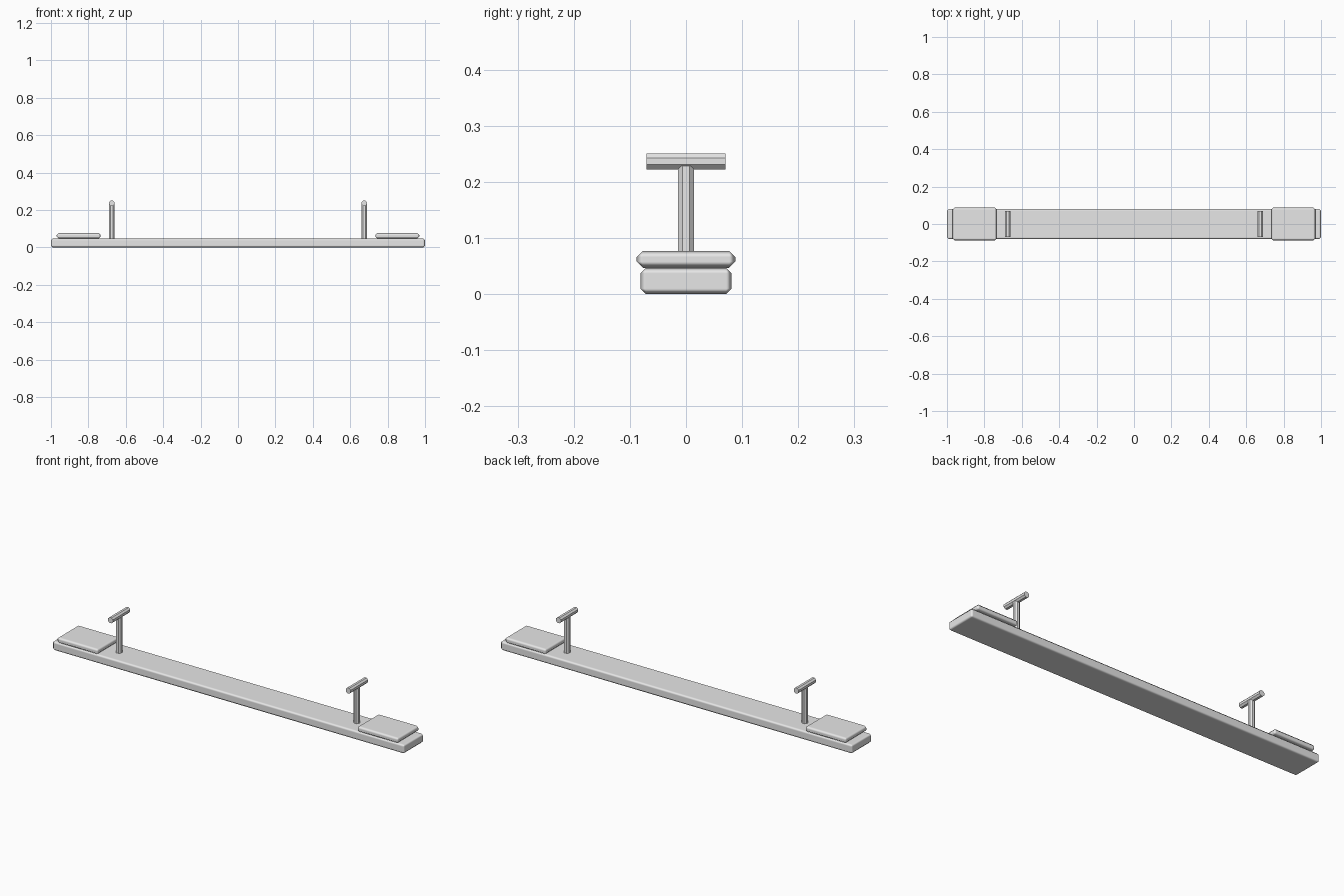
import bpy
import math

cube = bpy.data.objects.get("Cube")
if cube:
    bpy.data.objects.remove(cube, do_unlink=True)

GREY = (0.8, 0.8, 0.8, 1.0)
grey = bpy.data.materials.new("light_grey")
grey.use_nodes = True
grey.diffuse_color = GREY
grey.node_tree.nodes["Principled BSDF"].inputs["Base Color"].default_value = GREY


def finish(name):
    obj = bpy.context.object
    obj.name = name
    obj.data.materials.append(grey)
    return obj


def chamfered_box(name, centre, size, chamfer):
    bpy.ops.mesh.primitive_cube_add(size=1, location=centre)
    obj = finish(name)
    obj.scale = size
    bpy.ops.object.transform_apply(location=False, rotation=False, scale=True)
    bpy.ops.object.shade_smooth_by_angle(angle=math.radians(60))
    bevel = obj.modifiers.new("Chamfer", 'BEVEL')
    bevel.width = chamfer
    bevel.segments = 1
    bevel.harden_normals = True


def octagonal_bar(name, centre, length, width, lying=False):
    # Flat sides face the axes, so the width is measured across flats
    bpy.ops.mesh.primitive_cylinder_add(
        vertices=8, radius=width / 2 / math.cos(math.pi / 8), depth=length,
        location=centre)
    obj = finish(name)
    obj.rotation_euler = (math.pi / 2 if lying else 0, 0, 0)
    for v in obj.data.vertices:
        angle = math.atan2(v.co.y, v.co.x)
        radius = math.hypot(v.co.x, v.co.y)
        angle = (math.floor(angle / (math.pi / 4) + 0.01) + 0.5) * math.pi / 4
        v.co.x, v.co.y = radius * math.cos(angle), radius * math.sin(angle)


# Long plank
chamfered_box("plank", (0, 0, 0.0235), (2, 0.163, 0.047), 0.01)

# Seat and T-shaped handle at each end
for side, s in (("left", 1), ("right", -1)):
    chamfered_box(side + "_seat", (s * 0.852, 0, 0.062),
                  (0.236, 0.176, 0.03), 0.011)
    octagonal_bar(side + "_post", (s * 0.675, 0, 0.133), 0.19, 0.029)
    octagonal_bar(side + "_grip", (s * 0.675, 0, 0.2365), 0.141, 0.028, True)
